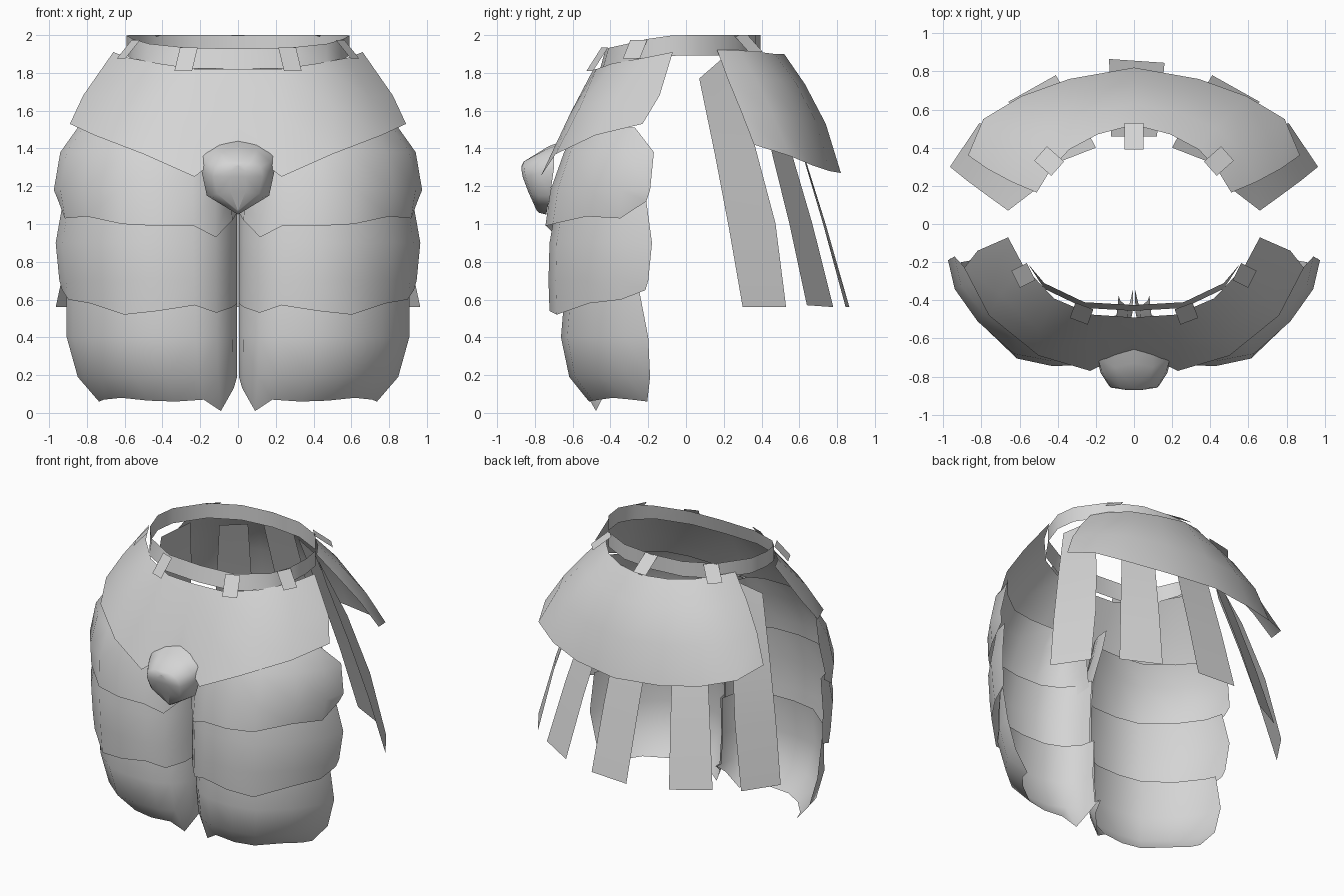
import bpy

steel = bpy.data.materials.new("pale steel grey")
steel.diffuse_color = (0.66, 0.66, 0.66, 1)


def sheet(name, rows, flip=False, mirror=True, angle=0.9):
    """Curved sheet lofted through rows of points, mirrored across x = 0."""
    n = len(rows[0])
    faces = []
    for r in range(len(rows) - 1):
        for c in range(n - 1):
            a = r * n + c
            f = (a, a + n, a + n + 1, a + 1)
            faces.append(f[::-1] if flip else f)
    me = bpy.data.meshes.new(name)
    me.from_pydata([p for row in rows for p in row], [], faces)
    me.materials.append(steel)
    ob = bpy.data.objects.new(name, me)
    bpy.context.collection.objects.link(ob)
    if mirror:
        m = ob.modifiers.new("mirror", 'MIRROR')
        m.use_clip = True
        m.merge_threshold = 0.002
    bpy.context.view_layer.objects.active = ob
    ob.select_set(True)
    bpy.ops.object.shade_smooth_by_angle(angle=angle)
    ob.select_set(False)
    return ob


# Waist belt, dipping at the front
belt_plan = [(0, -.455), (.26, -.44), (.47, -.34), (.555, -.21), (.59, -.07),
             (.57, .07), (.43, .27), (.23, .37), (0, .395)]


def belt_z(y):
    return 2.0 - .07 * max(0, (-.05 - y) / .4) ** 1.3


sheet("belt", [[(x, y + (.03 if y < -.3 else 0), belt_z(y)) for x, y in belt_plan],
               [(x, y, belt_z(y) - .108) for x, y in belt_plan]])

# Upper front plate with a notched, V-shaped lower edge
sheet("front_plate", [
    [(0, -.49, 1.82), (.22, -.475, 1.82), (.42, -.39, 1.85), (.58, -.22, 1.88), (.66, -.07, 1.91)],
    [(0, -.60, 1.61), (.23, -.62, 1.57), (.50, -.56, 1.62), (.70, -.37, 1.67), (.82, -.14, 1.68)],
    [(0, -.66, 1.43), (.23, -.77, 1.25), (.50, -.69, 1.37), (.76, -.48, 1.47), (.89, -.23, 1.53)]])

# Thigh lames share one plan curve with a short inner return, scaled row by row
thigh_plan = [(.004, -.45), (.03, -.58), (.12, -.685), (.24, -.745), (.44, -.75),
              (.63, -.71), (.82, -.53), (.94, -.35), (.975, -.18)]


def lame(name, levels, bottom):
    """Each level: height, width scale, depth scale, rear edge, inner gap."""
    rows = []
    for z, sx, sy, rear, gap in levels:
        zs = bottom if z is None else [z] * 9
        row = [(max(x * sx, gap + .3 * x), -.2 + (y + .2) * sy, h)
               for (x, y), h in zip(thigh_plan, zs)]
        row[-1] = (row[-1][0], rear, zs[-1])
        rows.append(row)
    sheet(name, rows)


lame("upper_lame",
     [(1.51, .87, .70, -.27, .08), (1.38, .965, .81, -.17, .07),
      (1.18, 1, .94, -.19, .03), (None, .975, .99, -.21, .004)],
     [1.06, 1.02, .93, .99, .99, 1.0, 1.04, 1.03, 1.12])
lame("middle_lame",
     [(1.12, .95, .88, -.21, .004), (.9, .99, .95, -.18, .004),
      (.70, .97, .96, -.20, .004), (None, .955, .95, -.215, .004)],
     [.58, .56, .53, .57, .54, .52, .58, .60, .65])
lame("lower_lame",
     [(.66, .93, .80, -.25, .004), (.40, .93, .84, -.20, .004),
      (.19, .87, .76, -.19, .004), (None, .755, .57, -.205, .004)],
     [.19, .13, .01, .07, .06, .065, .08, .07, .06])

# Rear plate flaring out and down
sheet("rear_plate", [
    [(0, .52, 1.90), (.19, .47, 1.90), (.34, .39, 1.91), (.44, .28, 1.92), (.51, .165, 1.92)],
    [(0, .63, 1.74), (.25, .58, 1.75), (.43, .50, 1.76), (.57, .37, 1.77), (.64, .22, 1.77)],
    [(0, .74, 1.53), (.30, .69, 1.54), (.53, .60, 1.56), (.70, .46, 1.58), (.77, .29, 1.60)],
    [(0, .82, 1.27), (.34, .76, 1.28), (.59, .67, 1.31), (.79, .55, 1.36), (.87, .36, 1.42)]],
    flip=True)


# Hanging straps at the back, bowed outward
def strap(name, top, bottom, bow=(.03, .03), mirror=True):
    rows = []
    for t in (0, .33, .66, 1):
        row = []
        for a, b, w in zip(top, bottom, bow):
            p = [a[i] + (b[i] - a[i]) * t for i in range(3)]
            s = t * (1 - t)
            row.append((p[0] * (1 + .08 * s), p[1] + w * s, p[2]))
        rows.append(row)
    sheet(name, rows, flip=True, mirror=mirror)


strap("side_strap", [(.51, .185, 1.87), (.66, .07, 1.77)],
      [(.81, .53, .56), (.965, .30, .56)], bow=(.27, .03))
strap("rear_side_strap", [(.20, .40, 1.86), (.38, .33, 1.83)], [(.41, .78, .56), (.66, .64, .57)],
      bow=(.08, .06))
strap("rear_centre_strap", [(-.12, .46, 1.86), (.12, .46, 1.86)],
      [(-.13, .865, .56), (.16, .845, .56)], bow=(.05, .05), mirror=False)


# Short clips joining belt and plates
def clip(name, x, y, z, dx, dy, drop, mirror=True):
    """Clip runs from (x, y, z) outward by (dx, dy), falling by drop."""
    ln = (dx * dx + dy * dy) ** .5
    wx, wy = -dy / ln * .05, dx / ln * .05
    sheet(name, [[(x - wx, y - wy, z), (x + wx, y + wy, z)],
                 [(x + dx - wx, y + dy - wy, z - drop), (x + dx + wx, y + dy + wy, z - drop)]],
          mirror=mirror)


clip("front_clip", .26, -.43, 1.935, .03, -.08, .125)
clip("side_clip", .54, -.25, 1.975, .08, -.04, .10)
clip("rear_side_clip", .40, .29, 2.0, .09, .08, .09)
clip("rear_clip", 0, .39, 2.0, 0, .14, .09, mirror=False)

# Rounded cup at the front, open at the rear
sheet("front_cup", [
    [(0, -.59, 1.465), (.10, -.62, 1.445), (.19, -.70, 1.37), (.195, -.70, 1.29), (.165, -.72, 1.15), (0, -.74, 1.05)],
    [(0, -.73, 1.41), (.10, -.75, 1.39), (.17, -.77, 1.33), (.175, -.78, 1.27), (.15, -.78, 1.15), (0, -.78, 1.06)],
    [(0, -.86, 1.33), (.07, -.86, 1.33), (.12, -.858, 1.30), (.13, -.85, 1.25), (.11, -.82, 1.16), (0, -.79, 1.07)],
    [(0, -.87, 1.31), (.03, -.87, 1.30), (.04, -.87, 1.28), (.04, -.865, 1.25), (.04, -.835, 1.17), (0, -.79, 1.07)],
    [(0, -.87, 1.31), (0, -.87, 1.30), (0, -.87, 1.28), (0, -.865, 1.25), (0, -.835, 1.17), (0, -.79, 1.07)]],
    flip=True, angle=3.1)
